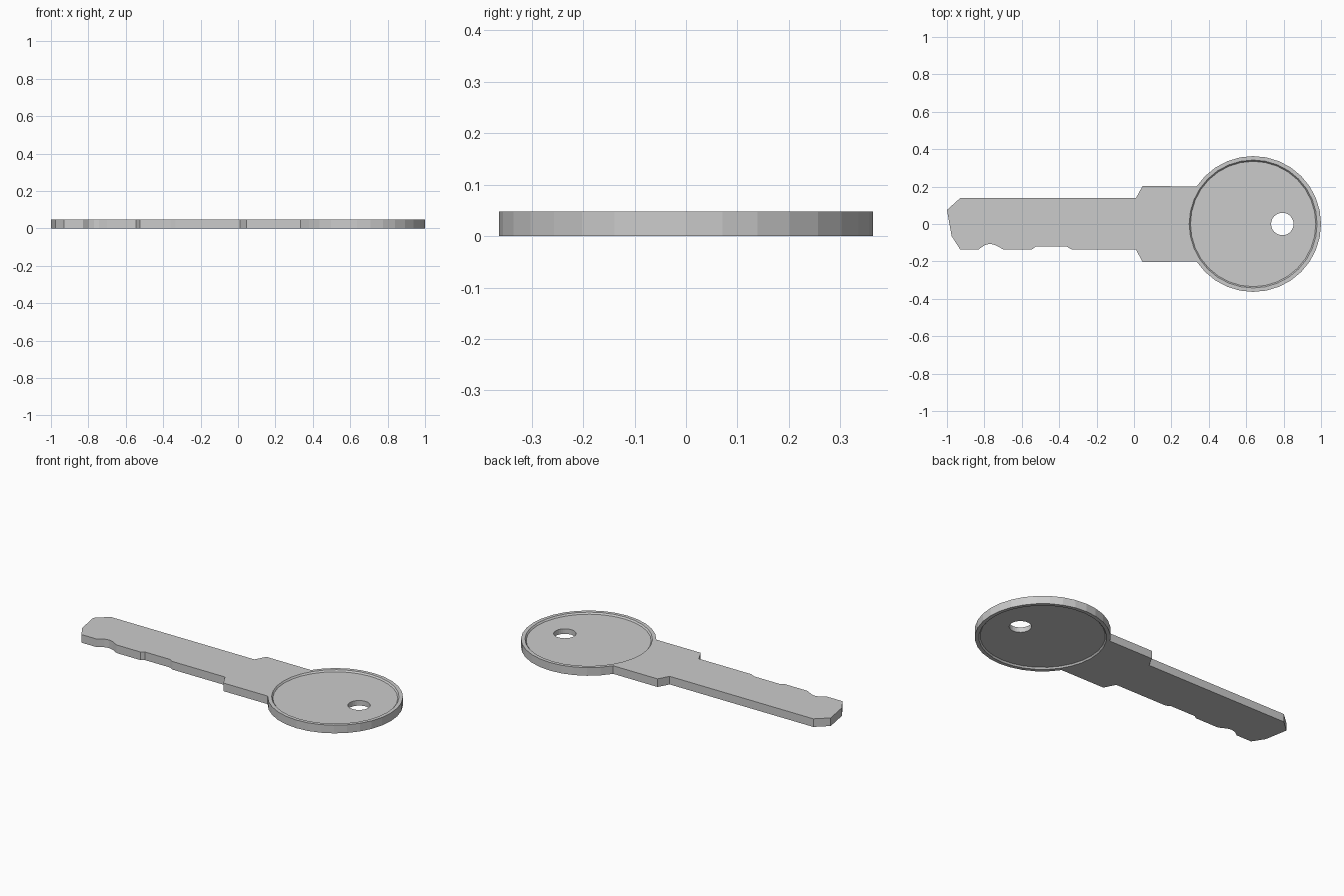
import bpy, bmesh
from math import radians, sin, cos

if "Cube" in bpy.data.objects:
    bpy.data.objects.remove(bpy.data.objects["Cube"])

T = 0.048            # plate thickness
CX, R = 0.637, 0.363  # head centre and radius
DEPTH = 0.009        # recess depth on each face

# Outline: round head (32-sided), then shoulder, blade, tip and bitting
head = [(CX + R * cos(radians(11.25 * i)), R * sin(radians(11.25 * i)))
        for i in range(-13, 14)]
blade = [(0.045, 0.202), (0.01, 0.138), (-0.93, 0.138), (-1.0, 0.075),
         (-0.975, -0.065), (-0.93, -0.135), (-0.83, -0.135),
         (-0.797, -0.112), (-0.77, -0.106), (-0.743, -0.112), (-0.70, -0.135),
         (-0.545, -0.135), (-0.525, -0.121), (-0.36, -0.121),
         (-0.335, -0.135), (0.01, -0.135), (0.045, -0.202)]

bm = bmesh.new()
face = bm.faces.new([bm.verts.new((x, y, 0)) for x, y in head + blade])
ext = bmesh.ops.extrude_face_region(bm, geom=[face])
top = [g for g in ext["geom"] if isinstance(g, bmesh.types.BMVert)]
bmesh.ops.translate(bm, verts=top, vec=(0, 0, T))
bmesh.ops.recalc_face_normals(bm, faces=bm.faces)
mesh = bpy.data.meshes.new("key_plate")
bm.to_mesh(mesh)
bm.free()
key = bpy.data.objects.new("key_plate", mesh)
bpy.context.collection.objects.link(key)


def cut(name, x, z, r_low, r_high, height):
    """Subtract a 32-sided cone frustum from the key."""
    bpy.ops.mesh.primitive_cone_add(vertices=32, radius1=r_low, radius2=r_high,
                                    depth=height, location=(x, 0, z))
    cutter = bpy.context.object
    cutter.name = name
    cutter.hide_render = True
    mod = key.modifiers.new(name, 'BOOLEAN')
    mod.operation, mod.solver, mod.object = 'DIFFERENCE', 'EXACT', cutter
    bpy.ops.object.select_all(action='DESELECT')
    bpy.context.view_layer.objects.active = key
    key.select_set(True)
    bpy.ops.object.modifier_apply(modifier=name)
    bpy.data.objects.remove(cutter)


# Shallow slanted-wall recesses on both faces of the head
cut("top_recess", CX, T, 0.335, 0.349, 2 * DEPTH)
cut("bottom_recess", CX, 0, 0.349, 0.335, 2 * DEPTH)
# Key ring hole
cut("ring_hole", 0.793, T / 2, 0.06, 0.06, 0.2)
